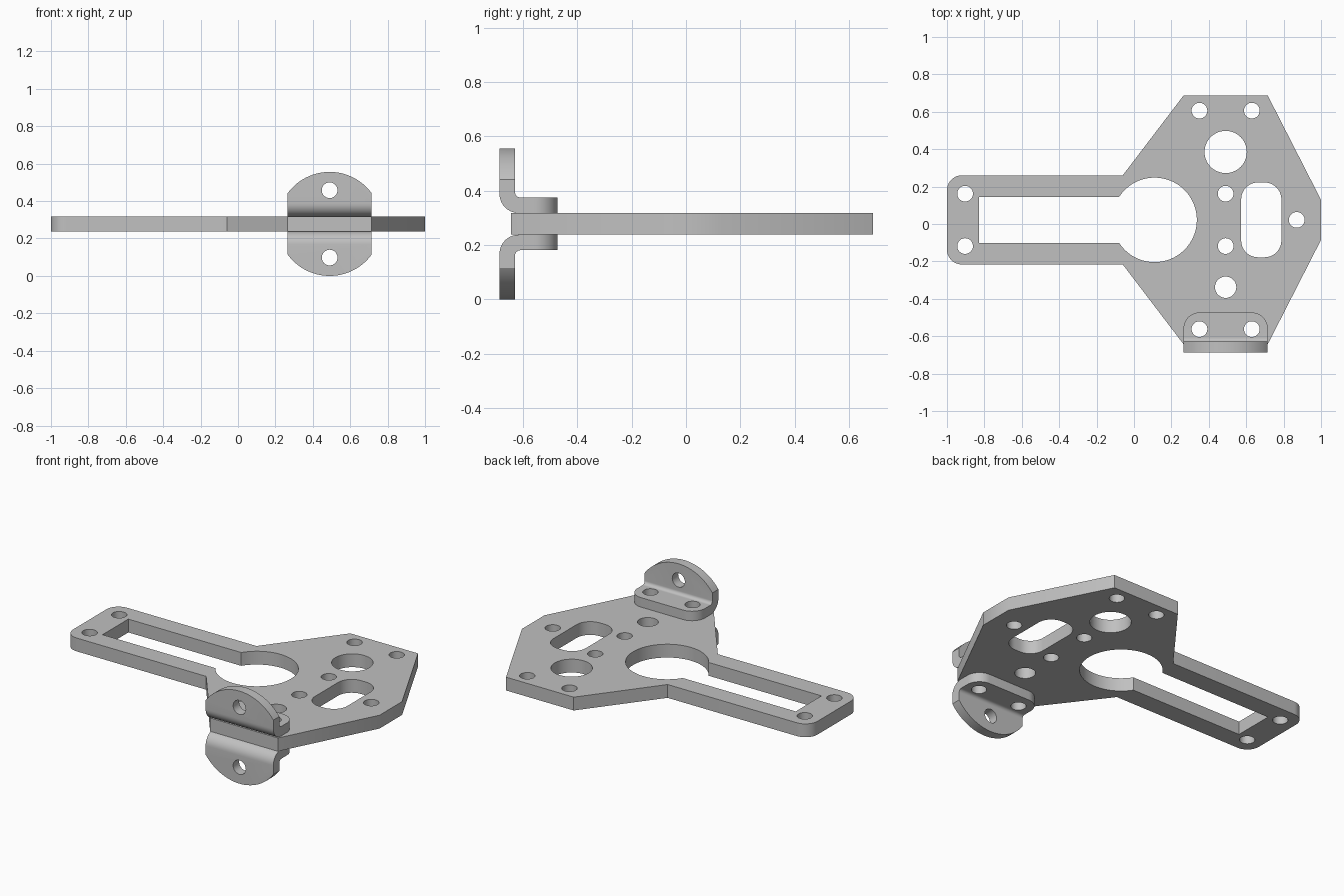
import bpy, bmesh, math
from mathutils import Matrix, Vector

if "Cube" in bpy.data.objects:
    bpy.data.objects.remove(bpy.data.objects["Cube"], do_unlink=True)

grey = bpy.data.materials.new("light grey metal")
grey.use_nodes = True
colour = (0.53, 0.53, 0.53, 1)
grey.diffuse_color = colour
grey.node_tree.nodes["Principled BSDF"].inputs["Base Color"].default_value = colour

MID_Z = 0.278      # middle of the plate thickness
HALF = 0.04        # half of the plate thickness
MID_Y = 0.022      # symmetry line of the plate
HUB_X = 0.49       # symmetry line of the bracket
BOLT = 0.042       # bolt hole radius


def arc(cx, cy, r, start=0, end=360, steps=40):
    """Points along an arc; a full turn omits the repeated last point."""
    count = steps if end - start >= 360 else steps + 1
    angles = [math.radians(start + (end - start) * i / steps) for i in range(count)]
    return [(cx + r * math.cos(a), cy + r * math.sin(a)) for a in angles]


def fillet(corners, steps=10):
    """Round each (x, y, radius) corner of a closed outline."""
    pts = []
    for i, (x, y, r) in enumerate(corners):
        p = Vector((x, y))
        if r == 0:
            pts.append((x, y))
            continue
        a = (Vector(corners[i - 1][:2]) - p).normalized()
        b = (Vector(corners[(i + 1) % len(corners)][:2]) - p).normalized()
        half = a.angle(b) / 2
        t = r / math.tan(half)
        c = p + (a + b).normalized() * r / math.sin(half)
        u, v = (p + a * t - c).normalized(), (p + b * t - c).normalized()
        pts += [tuple(c + u.slerp(v, k / steps) * r) for k in range(steps + 1)]
    return pts


def rect(x0, x1, y0, y1, r):
    return fillet([(x0, y0, r), (x1, y0, r), (x1, y1, r), (x0, y1, r)])


def add_object(name, mesh):
    obj = bpy.data.objects.new(name, mesh)
    bpy.context.collection.objects.link(obj)
    return obj


def evaluated_mesh(obj):
    graph = bpy.context.evaluated_depsgraph_get()
    return bpy.data.meshes.new_from_object(obj.evaluated_get(graph))


def slab(name, loops, half_depth, matrix):
    """Solid slab from an outline and its holes."""
    curve = bpy.data.curves.new(name + "_outline", "CURVE")
    curve.dimensions = "2D"
    curve.fill_mode = "BOTH"
    curve.extrude = half_depth
    for loop in loops:
        spline = curve.splines.new("POLY")
        spline.points.add(len(loop) - 1)
        for point, (x, y) in zip(spline.points, loop):
            point.co = (x, y, 0, 1)
        spline.use_cyclic_u = True
    helper = add_object(name + "_outline", curve)
    mesh = evaluated_mesh(helper)
    bpy.data.objects.remove(helper)
    bm = bmesh.new()
    bm.from_mesh(mesh)
    bmesh.ops.transform(bm, matrix=matrix, verts=bm.verts)
    bmesh.ops.remove_doubles(bm, verts=bm.verts, dist=0.0001)
    bmesh.ops.recalc_face_normals(bm, faces=bm.faces)
    bm.to_mesh(mesh)
    bm.free()
    return add_object(name, mesh)


def finish(obj):
    obj.data.materials.clear()
    obj.data.materials.append(grey)
    obj.data.shade_smooth()
    obj.data.set_sharp_from_angle(angle=math.radians(30))


# Plate: hexagonal head with a long arm, mirrored about its centre line
half_outline = [(-1, 0.2385, 0.08), (-0.06, 0.2385, 0), (0.265, 0.665, 0),
                (0.715, 0.665, 0), (1, 0.107, 0)]
corners = [(x, MID_Y + y, r) for x, y, r in half_outline]
corners += [(x, MID_Y - y, r) for x, y, r in reversed(half_outline)]

# Keyhole: round opening running into the arm slot
slot, ring = 0.1225, 0.226
gap = math.degrees(math.asin(slot / ring))
keyhole = arc(0.11, MID_Y, ring, gap - 180, 180 - gap, 60)
keyhole += [(-0.83, MID_Y + slot), (-0.83, MID_Y - slot)]

holes = [arc(HUB_X, 0.385, 0.113), arc(HUB_X, -0.338, 0.057),
         arc(0.87, MID_Y, BOLT), rect(0.573, 0.788, -0.178, 0.222, 0.09)]
for side in (-1, 1):
    holes.append(arc(-0.903, MID_Y + side * 0.14, BOLT))
    holes.append(arc(HUB_X, MID_Y + side * 0.14, BOLT))
    for x in (-0.14, 0.14):
        holes.append(arc(HUB_X + x, MID_Y + side * 0.584, BOLT))

plate = slab("base_plate", [fillet(corners), keyhole] + holes, HALF,
             Matrix.Translation((0, 0, MID_Z)))
finish(plate)


# Angle brackets: bent strip trimmed by its plan shape and its front shape
def bracket(name, side):
    place = Matrix.Translation((HUB_X, 0, MID_Z)) @ Matrix.Diagonal((1, 1, side, 1))
    along_x = Matrix(((0, 0, 1, 0), (1, 0, 0, 0), (0, 1, 0, 0), (0, 0, 0, 1)))
    upright = Matrix.Rotation(math.pi / 2, 4, "X")
    bend = fillet([(-0.686, HALF, 0.07), (-0.4, HALF, 0), (-0.4, 0.097, 0),
                   (-0.629, 0.097, 0.02), (-0.629, 0.35, 0), (-0.686, 0.35, 0)])
    plan = fillet([(-0.225, -0.75, 0), (0.225, -0.75, 0),
                   (0.225, -0.473, 0.085), (-0.225, -0.473, 0.085)])
    bolts = [arc(x, MID_Y - 0.584, BOLT) for x in (-0.14, 0.14)]
    front = [arc(0, 0, MID_Z, 0, 180, 60), arc(0, 0.18, BOLT)]
    obj = slab(name, [bend], 0.3, place @ along_x)
    cutters = [slab(name + "_plan", [plan] + bolts, 0.5, place),
               slab(name + "_front", front, 1, place @ upright)]
    for cutter in cutters:
        cutter.hide_render = True
        mod = obj.modifiers.new("trim", "BOOLEAN")
        mod.operation = "INTERSECT"
        mod.solver = "EXACT"
        mod.object = cutter
    trimmed = evaluated_mesh(obj)
    obj.modifiers.clear()
    obj.data = trimmed
    for cutter in cutters:
        bpy.data.objects.remove(cutter)
    finish(obj)


bracket("upper_bracket", 1)
bracket("lower_bracket", -1)
